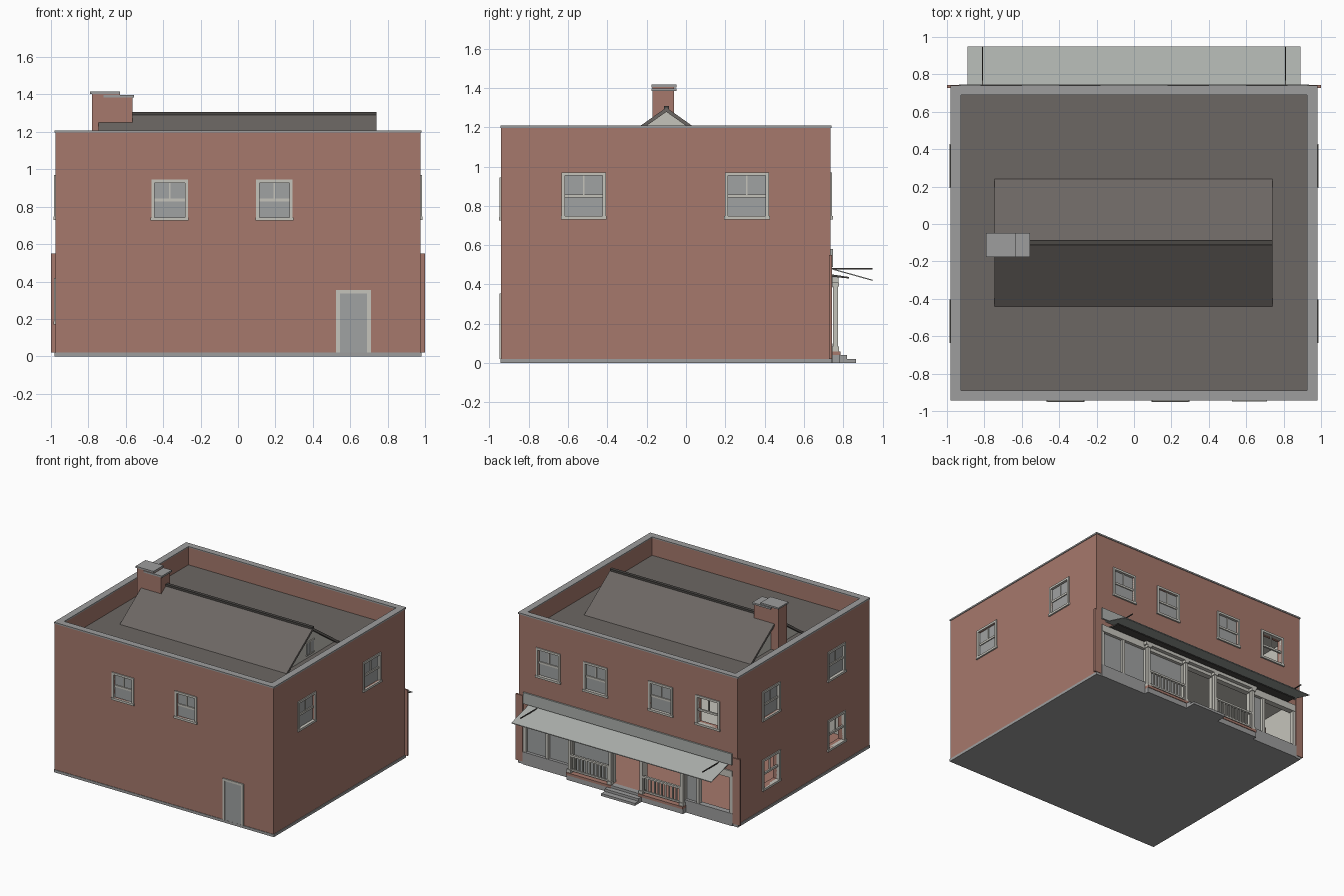
import bpy, bmesh
from mathutils import Vector

old = bpy.data.objects.get("Cube")
if old:
    bpy.data.objects.remove(old, do_unlink=True)


def material(name, rgb):
    m = bpy.data.materials.new(name)
    m.use_nodes = True
    m.diffuse_color = (*rgb, 1)
    m.node_tree.nodes["Principled BSDF"].inputs["Base Color"].default_value = (*rgb, 1)
    return m


BRICK = material("brick", (.38, .19, .15))
ROOF = material("roof_felt", (.15, .135, .125))
STONE = material("stone_grey", (.34, .34, .34))
GLASS = material("glass_grey", (.35, .36, .36))
PALE = material("pale_trim", (.56, .55, .50))
CANVAS = material("awning_canvas", (.42, .44, .42))
DARK = material("dark_metal", (.07, .065, .06))


def finish(name, bm, *mats):
    bmesh.ops.recalc_face_normals(bm, faces=bm.faces)
    mesh = bpy.data.meshes.new(name)
    bm.to_mesh(mesh)
    bm.free()
    for m in mats:
        mesh.materials.append(m)
    ob = bpy.data.objects.new(name, mesh)
    bpy.context.collection.objects.link(ob)
    return ob


def boxes(name, mat, *extents):
    """One object of boxes, each given as x0, x1, y0, y1, z0, z1."""
    bm = bmesh.new()
    for e in extents:
        lo, hi = Vector(e[0::2]), Vector(e[1::2])
        for v in bmesh.ops.create_cube(bm, size=1)["verts"]:
            v.co = Vector([(a + b) / 2 + c * (b - a) for a, b, c in zip(lo, hi, v.co)])
    return finish(name, bm, mat)


def prism(name, mat, profile, x0, x1):
    """A (y, z) profile extruded along x."""
    bm = bmesh.new()
    face = bm.faces.new([bm.verts.new((x0, y, z)) for y, z in profile])
    ext = bmesh.ops.extrude_face_region(bm, geom=[face])["geom"]
    moved = [g for g in ext if isinstance(g, bmesh.types.BMVert)]
    bmesh.ops.translate(bm, verts=moved, vec=(x1 - x0, 0, 0))
    return finish(name, bm, mat)


# Building extents
X, YF, YB, TOP = .975, -.94, .735, 1.2
IX, IYF, IYB = .925, -.89, .69
DECK, FLOOR = 1.06, .06


def on_wall(side, u0, u1, d0, d1, z0, z1):
    """Box on a wall: u runs along the wall, d outward from it."""
    if side == "front":
        return (u0, u1, YF - d1, YF - d0, z0, z1)
    if side == "back":
        return (u0, u1, YB + d0, YB + d1, z0, z1)
    if side == "left":
        return (X + d0, X + d1, u0, u1, z0, z1)
    return (-X - d1, -X - d0, u0, u1, z0, z1)


holes = []


def window(name, side, u, w, z0, z1, glazed=True):
    a, b, mid, t = u - w / 2, u + w / 2, (z0 + z1) / 2, .017
    box = lambda *e: on_wall(side, *e)
    holes.append(box(a + t, b - t, -.08, .03, z0 + t, z1 - t))
    boxes(name + "_frame", PALE,
          box(a, a + t, -.02, .008, z0, z1), box(b - t, b, -.02, .008, z0, z1),
          box(a + t, b - t, -.02, .008, z1 - t, z1),
          box(a - .004, b + .004, -.02, .012, z0, z0 + t),
          box(a + t, b - t, -.018, -.004, mid - .008, mid + .008),
          box(u - .004, u + .004, -.018, -.006, mid, z1 - t))
    if glazed:
        boxes(name + "_glass", GLASS, box(a + t, b - t, -.018, -.012, z0 + t, z1 - t))


# Sash windows on every wall
for i, u in enumerate((-.365, .195)):
    window(f"front_window_{i}", "front", u, .195, .725, .945)
for i, u in enumerate((-.52, .31)):
    window(f"left_window_{i}", "left", u, .225, .73, .97)
    window(f"right_upper_window_{i}", "right", u, .225, .73, .97)
    window(f"right_lower_window_{i}", "right", u, .225, .17, .42, False)
for i, u in enumerate((-.71, -.29, .29, .71)):
    window(f"back_window_{i}", "back", u, .215, .73, .97, i > 0)

# Brick shell: hollow rooms, sunken roof deck, shopfront opening
shell = boxes("brick_walls", BRICK, (-X, X, YF, YB, .02, TOP))
holes += [(-IX, IX, IYF, IYB, FLOOR, .47), (-IX, IX, IYF, IYB, .5, 1.03),
          (-IX, IX, IYF, IYB, DECK, TOP + .1), (-.92, .92, .6, .8, FLOOR, .42)]
bpy.context.view_layer.objects.active = shell
for h in holes:
    cutter = boxes("cutter", BRICK, h)
    cutter.hide_render = True
    mod = shell.modifiers.new("cut", "BOOLEAN")
    mod.operation, mod.solver, mod.object = "DIFFERENCE", "EXACT", cutter
    bpy.ops.object.modifier_apply(modifier=mod.name)
    bpy.data.objects.remove(cutter, do_unlink=True)
shell.data.materials.clear()
for m in (BRICK, ROOF, PALE):
    shell.data.materials.append(m)
for p in shell.data.polygons:
    c, up = p.center, p.normal.z > .9
    inside = abs(c.x) < IX + .002 and IYF - .002 < c.y < IYB + .002
    if up and abs(c.z - DECK) < .01:
        p.material_index = 1
    elif inside and c.z < 1.04 and not (up and c.z < .1):
        p.material_index = 2
    else:
        p.material_index = 0

# Foundation and parapet coping
boxes("foundation", STONE, (-.98, .98, YF - .004, YB + .004, 0, .021))
boxes("parapet_coping", STONE,
      (-.98, .98, YF - .004, IYF, TOP - .004, TOP + .008),
      (-.98, .98, IYB, YB + .005, TOP - .004, TOP + .008),
      (-.98, -IX, IYF, IYB, TOP - .004, TOP + .008),
      (IX, .98, IYF, IYB, TOP - .004, TOP + .008))

# Gabled roof on the deck
RY, RZ, HALF, T = -.1, 1.3, .34, .018
for name, s in (("front_slope", -1), ("back_slope", 1)):
    prism("roof_" + name, ROOF, [(RY, RZ), (RY + s * HALF, DECK), (RY + s * (HALF - .03), DECK),
                                 (RY, RZ - T - .004)], -.745, .74)
prism("gable_block", PALE, [(RY - .312, DECK), (RY + .312, DECK), (RY, RZ - T)], -.715, .71)
boxes("ridge_cap", DARK, (-.745, .74, RY - .013, RY + .013, 1.288, 1.307))
boxes("gable_window", GLASS, (.71, .715, RY - .045, RY + .045, 1.09, 1.18))
boxes("gable_window_bars", PALE, (.71, .718, RY - .004, RY + .004, 1.09, 1.18),
      (.71, .718, RY - .05, RY + .05, 1.08, 1.09), (.71, .718, RY - .05, RY + .05, 1.18, 1.19))

# Chimney with two stepped caps
boxes("chimney", BRICK, (-.78, -.63, -.17, -.06, DECK, 1.405),
      (-.63, -.565, -.17, -.06, DECK, 1.385))
boxes("chimney_caps", STONE, (-.79, -.63, -.176, -.048, 1.403, 1.416),
      (-.72, -.555, -.176, -.048, 1.384, 1.398))

# Plain door on the front wall
boxes("door_frame", PALE, (.525, .545, YF - .008, YF, .02, .355),
      (.69, .71, YF - .008, YF, .02, .355), (.545, .69, YF - .008, YF, .337, .355))
boxes("door_panel", GLASS, (.545, .69, YF - .003, YF, .02, .337))

# Shopfront: pilasters, sign board, fascia, sloped cornice
for s, side in ((-1, "right"), (1, "left")):
    a, b = sorted((s * .935, s))
    boxes(side + "_pilaster", BRICK, (a, b, .728, .742, .02, .55))
    a, b = sorted((s * .5, s * .935))
    boxes(side + "_stall_riser", STONE, (a, b, .70, .745, 0, .1))
boxes("sign_board", CANVAS, (-.93, .93, YB, .747, .49, .58))
boxes("fascia", PALE, (-.93, .93, .70, .745, .385, .44))
boxes("porch_beam", PALE, (-.53, .53, .745, .775, .41, .435))
prism("cornice", DARK, [(YB, .452), (.83, .438), (.83, .43), (YB, .44)], -.85, .85)

# Sloped awning with support arms
prism("awning", CANVAS, [(YB, .484), (.95, .424), (.95, .418), (YB, .478)], -.89, .89)
boxes("awning_arms", DARK, *[(s - .004, s + .004, YB, .95, .477, .483) for s in (-.81, .81)])

# Display window frames and panes
boxes("display_frames", PALE,
      *[(x - .012, x + .012, .705, .742, .06, .4)
        for x in (-.92, -.625, -.5, -.14, .14, .5, .72, .92)])
boxes("display_glass", GLASS, (.5, .92, .715, .721, .1, .4), (.14, .5, .715, .721, .06, .4),
      (-.625, -.5, .715, .721, .1, .4))

# Porch: platforms, steps, columns and railings
boxes("porch_base", STONE, *[(c - .2, c + .2, YB, .78, 0, .04) for c in (-.32, .32)])
boxes("porch_floor", BRICK, *[(c - .2, c + .2, YB, .785, .04, .06) for c in (-.32, .32)])
boxes("porch_steps", STONE, (-.15, .15, YB, .865, 0, .02), (-.15, .15, YB, .82, .02, .04),
      (-.12, .12, YB, .78, .04, .06))
for i, x in enumerate((-.5, -.14, .14, .5)):
    boxes(f"porch_column_{i}", PALE, (x - .012, x + .012, .748, .772, .06, .42),
          (x - .018, x + .018, .742, .778, .06, .085), (x - .018, x + .018, .742, .778, .39, .41))
for side, c in (("right", -.32), ("left", .32)):
    bars = [(c + k * .032 - .005, c + k * .032 + .005, .757, .767, .08, .195)
            for k in range(-5, 6)]
    boxes(side + "_railing", PALE, *bars, (c - .18, c + .18, .753, .771, .19, .205),
          (c - .18, c + .18, .755, .769, .075, .088))
